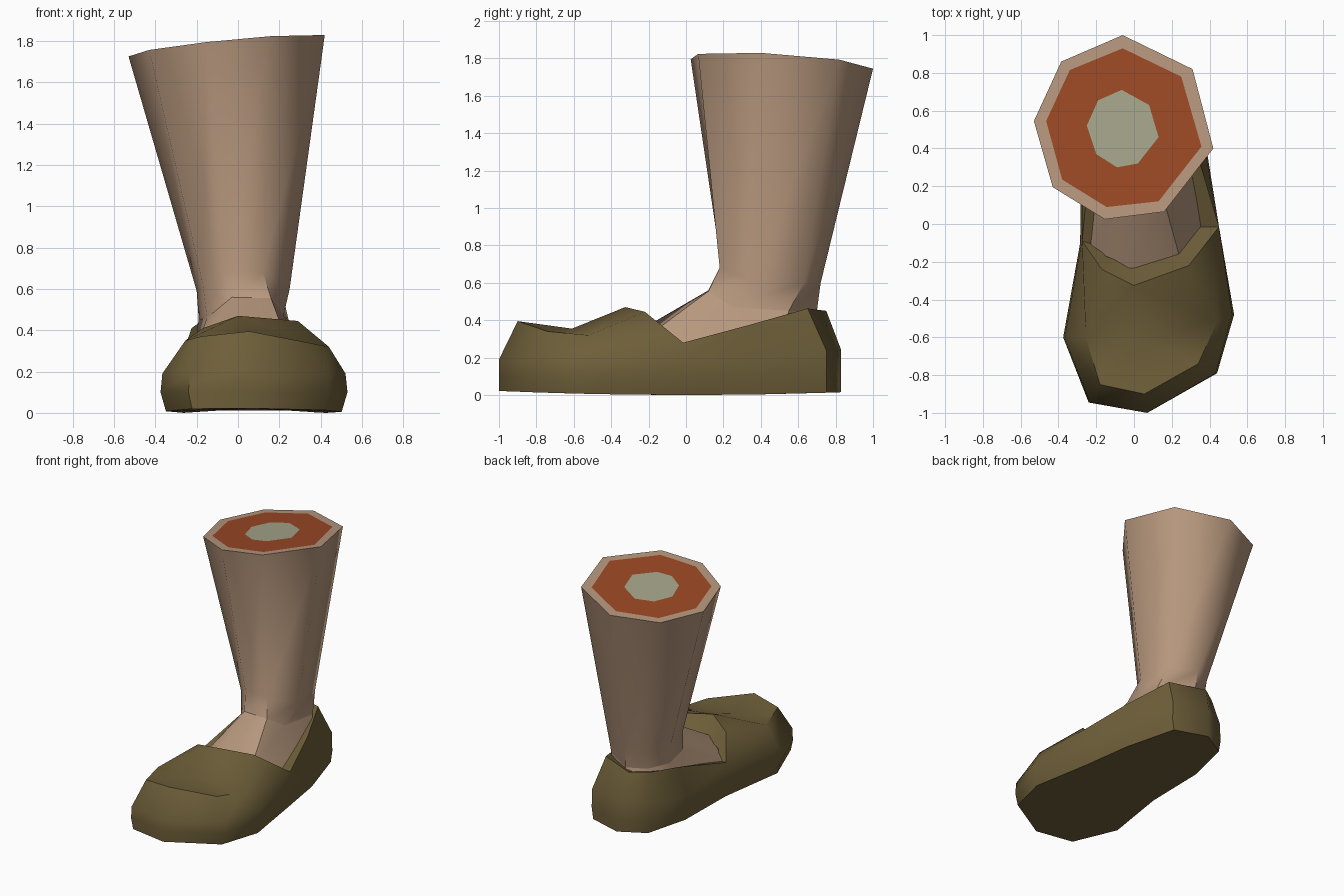
import bpy, bmesh, math

cube = bpy.data.objects.get("Cube")
if cube:
    bpy.data.objects.remove(cube, do_unlink=True)


def material(name, rgb):
    m = bpy.data.materials.new(name)
    m.use_nodes = True
    m.diffuse_color = (*rgb, 1)
    bsdf = m.node_tree.nodes["Principled BSDF"]
    bsdf.inputs["Base Color"].default_value = (*rgb, 1)
    bsdf.inputs["Roughness"].default_value = 0.9
    return m


skin = material("skin", (0.47, 0.31, 0.205))
flesh = material("red flesh", (0.33, 0.065, 0.018))
bone = material("bone", (0.38, 0.38, 0.26))
olive = material("olive shoe", (0.158, 0.115, 0.042))


def bridge(bm, lower, upper, mat=0):
    """Join two counter-clockwise loops with a band of quads."""
    n = len(lower)
    for i in range(n):
        j = (i + 1) % n
        bm.faces.new((lower[i], lower[j], upper[j], upper[i])).material_index = mat


def ring(bm, points):
    return [bm.verts.new(p) for p in points]


def finish(bm, name, mats, angle):
    mesh = bpy.data.meshes.new(name)
    bm.to_mesh(mesh)
    bm.free()
    for m in mats:
        mesh.materials.append(m)
    ob = bpy.data.objects.new(name, mesh)
    bpy.context.collection.objects.link(ob)
    bpy.ops.object.select_all(action='DESELECT')
    ob.select_set(True)
    bpy.context.view_layer.objects.active = ob
    bpy.ops.object.shade_smooth_by_angle(angle=math.radians(angle))
    return ob


def on_cut(points):
    """Lift plan points onto the tilted cut plane at the top of the leg."""
    return [(x, y, 1.812 + 0.1 * x - 0.061 * y) for x, y in points]


# Leg: eight-sided tapering loft, closed by the cut with flesh and bone rings
instep = [(-.12, .63, .45), (-.19, .47, .45), (-.15, .25, .46), (-.03, .12, .56),
          (.16, .12, .555), (.22, .25, .47), (.245, .55, .45), (.02, .70, .45)]
ankle = [(-.13, .65, .60), (-.20, .47, .59), (-.17, .28, .62), (-.07, .19, .68),
         (.12, .18, .68), (.25, .37, .60), (.21, .63, .60), (.01, .72, .60)]
cut_outer = [(-.385, .86), (-.53, .545), (-.43, .195), (-.155, .025),
             (.16, .065), (.42, .40), (.31, .82), (-.06, 1.0)]
cut_flesh = [(-.34, .815), (-.465, .545), (-.38, .235), (-.145, .09),
             (.13, .12), (.357, .41), (.25, .78), (-.06, .93)]
cut_bone = [(-.19, .655), (-.25, .52), (-.20, .37), (-.09, .30),
            (.02, .32), (.13, .46), (.08, .63), (-.065, .71)]

bm = bmesh.new()
rings = [ring(bm, r) for r in (instep, ankle, on_cut(cut_outer),
                               on_cut(cut_flesh), on_cut(cut_bone))]
for k, mat in enumerate((0, 0, 0, 1)):
    bridge(bm, rings[k], rings[k + 1], mat)
bm.faces.new(rings[-1]).material_index = 2
finish(bm, "leg", (skin, flesh, bone), 55)

# Foot: spreads from the ankle into the shoe opening
foot_base = [(-.15, .67, .30), (-.23, .40, .25), (-.23, -.13, .25), (-.03, -.25, .345),
             (.24, -.17, .34), (.36, -.01, .235), (.28, .50, .28), (.01, .73, .30)]
bm = bmesh.new()
low, high = ring(bm, foot_base), ring(bm, instep)
bridge(bm, low, high)
bm.faces.new(low[::-1])
finish(bm, "foot", (skin,), 50)

# Shoe: plan outline from the toe round by the left side and heel
outline = [(.07, -1.0), (.44, -.79), (.53, -.48), (.45, -.015), (.39, .36), (.27, .75),
           (.0, .83), (-.20, .72), (-.28, .38), (-.285, -.1), (-.375, -.6), (-.24, -.945)]
sole = [(.06 + (x - .06) * .94, y, .022 * y * y) for x, y in outline]
side_low = [(x, y, .10) for x, y in outline]
side_high = [(.06 + (x - .06) * .98, y, .24 if y > .6 else .19) for x, y in outline]
# Upper loop: toe cap, then the rim of the opening
upper = [(.055, -.90, .395), (.34, -.74, .34), (.44, -.52, .32), (.45, -.015, .28),
         (.345, .34, .375), (.22, .65, .463), (-.04, .75, .45), (-.17, .66, .45),
         (-.225, .42, .41), (-.275, -.09, .265), (-.255, -.6, .35), (-.18, -.85, .37)]
bm = bmesh.new()
rings = [ring(bm, r) for r in (sole, side_low, side_high, upper)]
for a, b in zip(rings, rings[1:]):
    bridge(bm, a, b)
bm.faces.new(rings[0][::-1])
up = rings[-1]

# Toe dip and tongue edge
dip, rim_l, rim_f, rim_r = ring(bm, [(.04, -.61, .355), (.29, -.22, .445),
                                     (0, -.325, .47), (-.17, -.24, .41)])
for f in ((up[0], up[1], dip), (up[1], up[2], dip), (up[2], rim_l, rim_f, dip),
          (up[2], up[3], rim_l), (up[10], dip, rim_f, rim_r), (up[10], rim_r, up[9]),
          (up[11], up[0], dip), (up[10], up[11], dip)):
    bm.faces.new(f)

# Rim band sloping inward to the foot
inner = ring(bm, [(.345, -.015, .24), (.28, .24, .31), (.18, .58, .42), (-.02, .67, .42),
                  (-.12, .60, .42), (-.17, .40, .38), (-.21, -.11, .25), (-.15, -.17, .31),
                  (0, -.23, .345), (.24, -.145, .33)])
bridge(bm, up[3:10] + [rim_r, rim_f, rim_l], inner)
finish(bm, "shoe", (olive,), 52)
